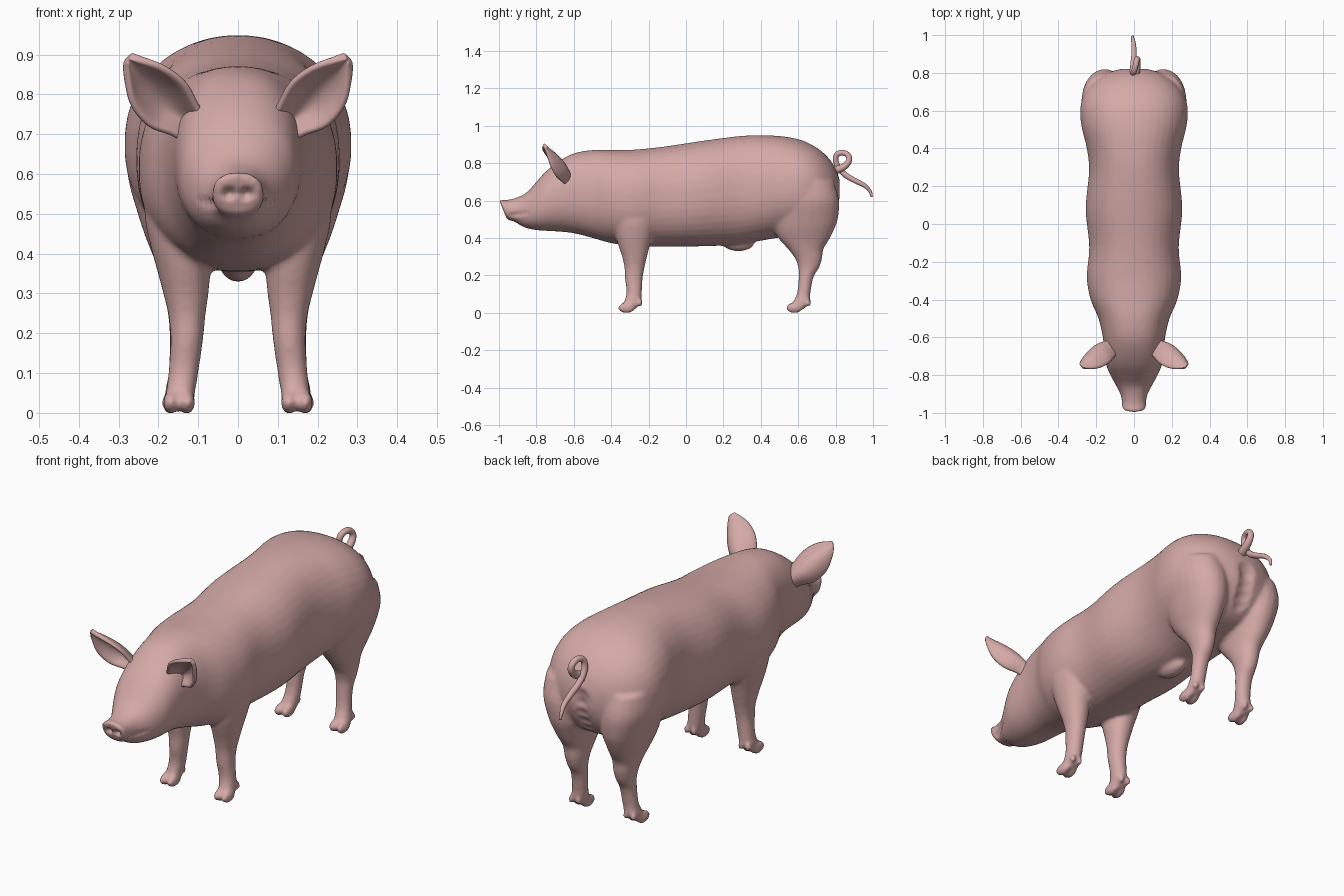
import bpy, bmesh, math
from mathutils import Vector, Matrix

skin = bpy.data.materials.new("pink skin")
skin.diffuse_color = (0.66, 0.40, 0.385, 1)


def spline(rows, steps):
    """Catmull-Rom interpolation through rows of numbers."""
    out = []
    n = len(rows)
    for i in range(n - 1):
        a, b, c, d = rows[max(i - 1, 0)], rows[i], rows[i + 1], rows[min(i + 2, n - 1)]
        for k in range(steps):
            t = k / steps
            out.append([0.5 * (2 * q + (r - p) * t + (2 * p - 5 * q + 4 * r - s) * t * t
                               + (3 * q - p - 3 * r + s) * t ** 3)
                        for p, q, r, s in zip(a, b, c, d)])
    out.append(list(rows[-1]))
    return out


def new_object(name, bm):
    bmesh.ops.recalc_face_normals(bm, faces=bm.faces)
    me = bpy.data.meshes.new(name)
    bm.to_mesh(me)
    bm.free()
    me.materials.append(skin)
    ob = bpy.data.objects.new(name, me)
    bpy.context.collection.objects.link(ob)
    return ob


def loft(bm, rings):
    """Skin a list of closed point rings and cap both ends."""
    vs = [[bm.verts.new(p) for p in ring] for ring in rings]
    n = len(vs[0])
    for a, b in zip(vs, vs[1:]):
        for i in range(n):
            bm.faces.new((a[i], a[(i + 1) % n], b[(i + 1) % n], b[i]))
    bm.faces.new(vs[0])
    bm.faces.new(vs[-1])


def oval(n, power):
    for i in range(n):
        t = 2 * math.pi * (i + 0.5) / n
        c, s = math.cos(t), math.sin(t)
        yield (math.copysign(abs(c) ** (2 / power), c), math.copysign(abs(s) ** (2 / power), s))


def blob(bm, center, radii):
    m = Matrix.Translation(center) @ Matrix.Diagonal((*radii, 1))
    bmesh.ops.create_uvsphere(bm, u_segments=20, v_segments=12, radius=1, matrix=m)


def activate(ob):
    bpy.ops.object.select_all(action='DESELECT')
    ob.select_set(True)
    bpy.context.view_layer.objects.active = ob


bm = bmesh.new()

# Trunk and head stations: y, top z, bottom z, half width
trunk = [(-0.978, 0.598, 0.502, 0.056), (-0.965, 0.606, 0.492, 0.066), (-0.94, 0.603, 0.490, 0.064),
         (-0.90, 0.615, 0.472, 0.072), (-0.85, 0.645, 0.452, 0.098), (-0.80, 0.70, 0.442, 0.125),
         (-0.75, 0.755, 0.438, 0.146), (-0.68, 0.81, 0.434, 0.157), (-0.60, 0.852, 0.425, 0.165),
         (-0.50, 0.870, 0.400, 0.188), (-0.40, 0.870, 0.372, 0.230), (-0.28, 0.872, 0.356, 0.250),
         (-0.12, 0.888, 0.354, 0.237), (0.08, 0.918, 0.355, 0.256), (0.28, 0.944, 0.364, 0.238),
         (0.40, 0.949, 0.385, 0.250), (0.52, 0.943, 0.405, 0.279), (0.62, 0.922, 0.420, 0.284),
         (0.70, 0.882, 0.440, 0.258), (0.76, 0.830, 0.480, 0.205), (0.80, 0.77, 0.54, 0.140),
         (0.822, 0.71, 0.60, 0.065)]
rings = []
for y, top, bot, w in spline(trunk, 4):
    tilt = 0.42 * max(0, min(1, (-0.88 - y) / 0.08))     # snout disc leans forward
    mid, h = (top + bot) / 2, (top - bot) / 2
    rings.append([(w * c, y - tilt * h * s, mid + h * s) for c, s in oval(40, 2.25)])
loft(bm, rings)

# Sheath under the belly
blob(bm, (0, 0.28, 0.372), (0.045, 0.085, 0.043))

# Leg stations: z, y min, y max, x inner, x outer
front_leg = [(0.62, -0.39, -0.15, 0.08, 0.225), (0.50, -0.385, -0.16, 0.07, 0.235),
             (0.42, -0.378, -0.175, 0.068, 0.220), (0.36, -0.362, -0.193, 0.069, 0.204),
             (0.30, -0.342, -0.208, 0.074, 0.188), (0.24, -0.329, -0.222, 0.082, 0.174),
             (0.18, -0.326, -0.232, 0.088, 0.170), (0.11, -0.318, -0.236, 0.098, 0.174),
             (0.06, -0.330, -0.240, 0.106, 0.180), (0.02, -0.342, -0.268, 0.112, 0.184)]
hind_leg = [(0.70, 0.49, 0.79, 0.05, 0.270), (0.60, 0.465, 0.819, 0.035, 0.278),
            (0.50, 0.460, 0.812, 0.04, 0.252), (0.44, 0.473, 0.79, 0.055, 0.232),
            (0.39, 0.500, 0.765, 0.066, 0.212), (0.34, 0.546, 0.735, 0.074, 0.196),
            (0.29, 0.583, 0.728, 0.082, 0.184), (0.24, 0.600, 0.712, 0.090, 0.175),
            (0.19, 0.602, 0.682, 0.094, 0.172), (0.11, 0.595, 0.666, 0.101, 0.174),
            (0.06, 0.574, 0.662, 0.107, 0.182), (0.02, 0.556, 0.632, 0.112, 0.188)]
for side in (-1, 1):
    for leg in (front_leg, hind_leg):
        loft(bm, [[(side * ((x0 + x1) / 2 + (x1 - x0) / 2 * c), (y0 + y1) / 2 + (y1 - y0) / 2 * s, z)
                   for c, s in oval(24, 2.1)] for z, y0, y1, x0, x1 in spline(leg, 4)])
        z, y0, y1, x0, x1 = leg[-1]
        cx = (x0 + x1) / 2
        for toe in (-0.021, 0.021):
            # Cloven toes and dew claws
            blob(bm, (side * cx + toe, y0 + 0.024, 0.026), (0.020, 0.046, 0.029))
            blob(bm, (side * cx + toe, y1 + 0.022, 0.052), (0.013, 0.016, 0.020))

# Fuse the body parts into one soft skin
body = new_object("pig_body", bm)
mod = body.modifiers.new("fuse", 'REMESH')
mod.mode = 'VOXEL'
mod.voxel_size = 0.0095
mod = body.modifiers.new("soften", 'SMOOTH')
mod.factor = 0.5
mod.iterations = 7
activate(body)
bpy.ops.object.convert(target='MESH')

# Nostrils, mouth crease and tail cleft: soft dents (centre, radius, push)
dents = []
for side in (-1, 1):
    dents.append(((side * 0.022, -0.978, 0.552), 0.019, (0, 0.022, 0)))
    for k in range(5):
        dents.append(((side * (0.062 + 0.007 * k), -0.93 + 0.022 * k, 0.522 + 0.003 * k),
                      0.016, (-side * 0.007, 0, 0)))
for k in range(5):
    dents.append(((0, 0.815 - 0.006 * k, 0.66 - 0.05 * k), 0.05, (0, -0.012, 0)))
for v in body.data.vertices:
    co = v.co.copy()
    for c, r, push in dents:
        d = (co - Vector(c)).length / r
        if d < 1:
            v.co += Vector(push) * (1 - d * d)
    v.co.z = max(v.co.z, 0.0)
if not body.data.materials:
    body.data.materials.append(skin)
activate(body)
bpy.ops.object.shade_smooth()

# Ears: cupped sheets, each row is inner edge, back of cup, outer edge
ear_rows = [(0.065, -0.675, 0.72, 0.10, -0.62, 0.70, 0.12, -0.64, 0.665),
            (0.098, -0.700, 0.765, 0.14, -0.628, 0.745, 0.160, -0.66, 0.697),
            (0.132, -0.738, 0.828, 0.185, -0.648, 0.785, 0.222, -0.69, 0.720),
            (0.185, -0.764, 0.868, 0.228, -0.690, 0.832, 0.266, -0.72, 0.772),
            (0.238, -0.768, 0.887, 0.260, -0.732, 0.868, 0.281, -0.742, 0.840),
            (0.270, -0.763, 0.897, 0.276, -0.756, 0.893, 0.283, -0.752, 0.880)]
for side, label in ((-1, "right"), (1, "left")):
    bm = bmesh.new()
    grid = []
    for row in spline(ear_rows, 4):
        a, b, c = Vector(row[0:3]), Vector(row[3:6]), Vector(row[6:9])
        line = []
        for k in range(11):
            u = k / 10
            p = a * (2 * (u - 0.5) * (u - 1)) + b * (4 * u * (1 - u)) + c * (2 * u * (u - 0.5))
            line.append(bm.verts.new((side * p.x, p.y, p.z)))
        grid.append(line)
    for r0, r1 in zip(grid, grid[1:]):
        for k in range(10):
            bm.faces.new((r0[k], r0[k + 1], r1[k + 1], r1[k]))
    ear = new_object(label + "_ear", bm)
    mod = ear.modifiers.new("thickness", 'SOLIDIFY')
    mod.thickness = 0.02
    mod.offset = 0
    mod = ear.modifiers.new("round", 'SUBSURF')
    mod.levels = mod.render_levels = 1
    activate(ear)
    bpy.ops.object.convert(target='MESH')
    bpy.ops.object.shade_smooth()

# Curly tail: x, y, z, radius swept along a path
tail_path = [(0.0, 0.77, 0.755, 0.024), (0.012, 0.81, 0.765, 0.021), (0.018, 0.85, 0.785, 0.018),
             (0.018, 0.872, 0.815, 0.016), (0.014, 0.866, 0.842, 0.015), (0.008, 0.838, 0.856, 0.015),
             (0.0, 0.808, 0.846, 0.015), (-0.006, 0.800, 0.815, 0.015), (-0.008, 0.816, 0.775, 0.015),
             (-0.004, 0.850, 0.738, 0.015), (0.0, 0.90, 0.708, 0.014), (-0.002, 0.955, 0.680, 0.012),
             (-0.008, 0.984, 0.650, 0.009), (-0.006, 0.993, 0.620, 0.006)]
pts = spline(tail_path, 4)
bm = bmesh.new()
rings = []
for i, p in enumerate(pts):
    q0, q1 = pts[max(i - 1, 0)], pts[min(i + 1, len(pts) - 1)]
    t = (Vector(q1[:3]) - Vector(q0[:3])).normalized()
    u = (Vector((1, 0, 0)) - t * t.x).normalized()
    w = t.cross(u)
    rings.append([Vector(p[:3]) + (u * c + w * s) * p[3] for c, s in oval(14, 2)])
loft(bm, rings)
tail = new_object("tail", bm)
activate(tail)
bpy.ops.object.shade_smooth()
